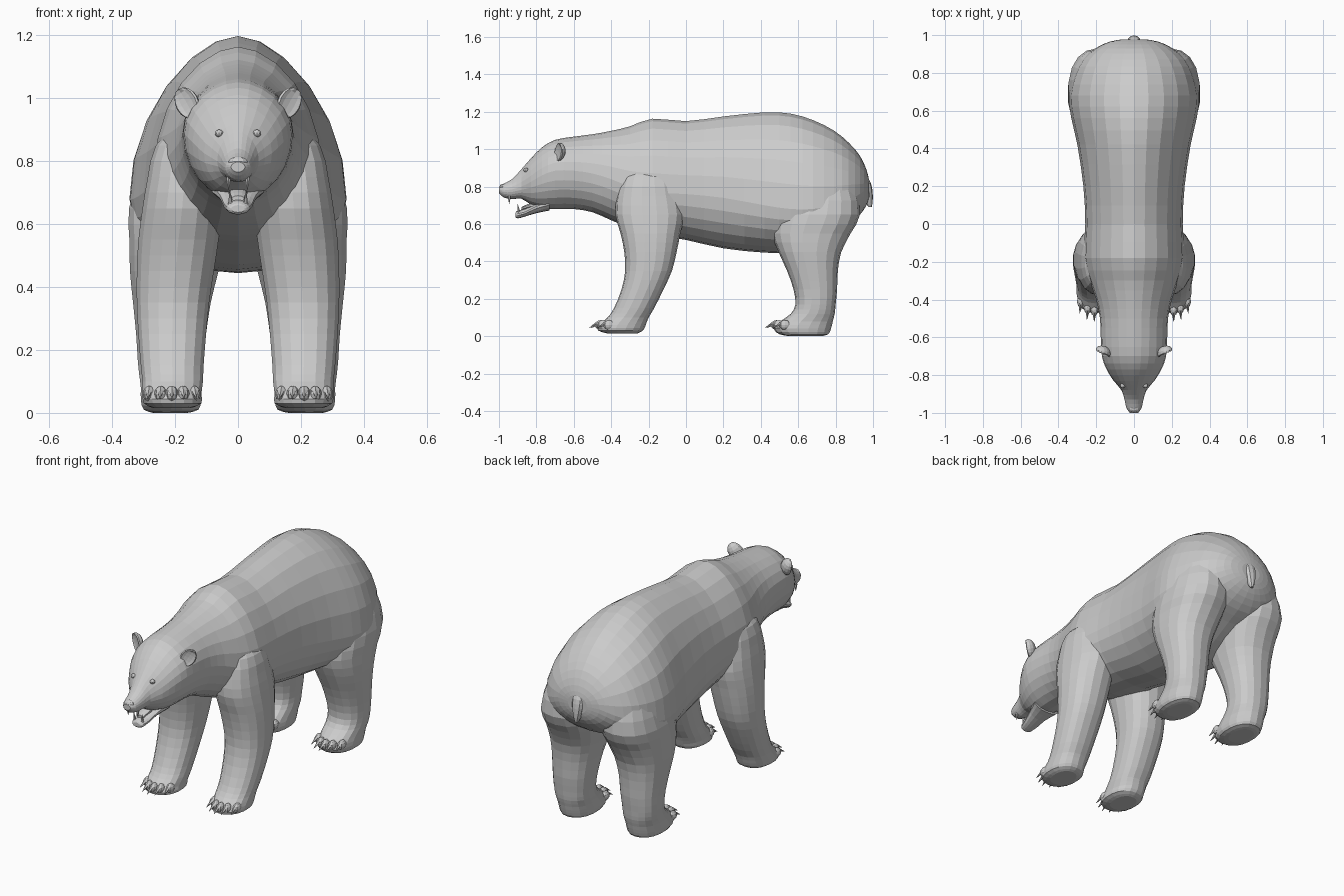
import bpy, bmesh, math
from mathutils import Vector, Matrix

if "Cube" in bpy.data.objects:
    bpy.data.objects.remove(bpy.data.objects["Cube"])


def make_object(name, bm):
    bmesh.ops.recalc_face_normals(bm, faces=bm.faces[:])
    mesh = bpy.data.meshes.new(name)
    bm.to_mesh(mesh)
    bm.free()
    ob = bpy.data.objects.new(name, mesh)
    bpy.context.collection.objects.link(ob)
    return ob


def smooth_rows(rows, steps):
    """Catmull-Rom interpolation between rows of section values."""
    out = []
    for i in range(len(rows) - 1):
        a, b = rows[max(i - 1, 0)], rows[i]
        c, d = rows[i + 1], rows[min(i + 2, len(rows) - 1)]
        for s in range(steps):
            t = s / steps
            out.append([q + 0.5 * t * (r - p + t * (2*p - 5*q + 4*r - u + t * (3*(q - r) + u - p)))
                        for p, q, r, u in zip(a, b, c, d)])
    return out + [rows[-1]]


def loft(bm, rings):
    loops = [[bm.verts.new(p) for p in ring] for ring in rings]
    n = len(loops[0])
    for a, b in zip(loops, loops[1:]):
        for i in range(n):
            j = (i + 1) % n
            bm.faces.new((a[i], a[j], b[j], b[i]))
    bm.faces.new(loops[0])
    bm.faces.new(loops[-1][::-1])


def egg_ring(row, n=24):
    """Upright section: y, top, widest height, bottom, half width."""
    y, zt, zm, zb, w = row
    ring = []
    for k in range(n):
        t = 2 * math.pi * k / n
        s, c = math.sin(t), math.cos(t)
        x = w * math.copysign(abs(s) ** (1.12 if c > 0 else 0.95), s)
        ring.append(Vector((x, y, zm + c * ((zt - zm) if c > 0 else (zm - zb)))))
    return ring


def leg_ring(row, side, n=18):
    """Level section: z, y front, y back, x inside, x outside."""
    z, y0, y1, x0, x1 = row
    ring = []
    for k in range(n):
        t = 2 * math.pi * k / n
        s, c = math.sin(t), math.cos(t)
        s = math.copysign(abs(s) ** 0.88, s)
        c = math.copysign(abs(c) ** 0.88, c)
        ring.append(Vector((side * ((x0 + x1) / 2 + s * (x1 - x0) / 2),
                            (y0 + y1) / 2 + c * (y1 - y0) / 2, z)))
    return ring


def egg_loft(name, rows, steps=2, n=24):
    bm = bmesh.new()
    loft(bm, [egg_ring(r, n) for r in smooth_rows(rows, steps)])
    return make_object(name, bm)


def cone(bm, base, tip, r, n=6):
    base, tip = Vector(base), Vector(tip)
    d = tip - base
    m = Matrix.Translation((base + tip) / 2) @ d.to_track_quat('Z', 'Y').to_matrix().to_4x4()
    bmesh.ops.create_cone(bm, cap_ends=True, segments=n, radius1=r, radius2=r * 0.1,
                          depth=d.length, matrix=m)


def ball(bm, centre, scale, rot=Matrix(), u=10, v=7):
    m = Matrix.Translation(centre) @ rot @ Matrix.Diagonal((*scale, 1))
    return bmesh.ops.create_uvsphere(bm, u_segments=u, v_segments=v, radius=1, matrix=m)["verts"]


# Torso, neck, skull and upper muzzle in one loft
body = egg_loft("body", [
    (-1.0, .797, .782, .765, .022), (-.975, .815, .78, .742, .04), (-.93, .84, .785, .733, .05),
    (-.88, .893, .80, .735, .066), (-.83, .95, .825, .705, .108), (-.77, 1.01, .86, .685, .145),
    (-.70, 1.05, .885, .68, .17), (-.60, 1.067, .885, .68, .176), (-.50, 1.08, .87, .663, .18),
    (-.40, 1.098, .84, .62, .20), (-.30, 1.122, .80, .58, .235), (-.18, 1.163, .77, .545, .265),
    (0, 1.15, .76, .515, .258), (.20, 1.175, .74, .47, .268), (.42, 1.197, .70, .447, .30),
    (.56, 1.19, .68, .45, .332), (.68, 1.155, .68, .50, .345), (.79, 1.10, .70, .56, .318),
    (.87, 1.035, .73, .60, .275), (.93, .965, .76, .65, .205), (.965, .89, .79, .70, .13),
    (.978, .84, .79, .74, .06)])

front_rows = [
    (.95, -.27, -.13, .10, .17), (.85, -.34, -.06, .06, .262), (.75, -.37, -.03, .05, .288),
    (.65, -.378, -.01, .05, .305), (.55, -.35, -.03, .06, .318), (.45, -.33, -.05, .075, .323),
    (.35, -.325, -.075, .09, .323), (.25, -.345, -.12, .10, .318), (.15, -.385, -.17, .108, .31),
    (.10, -.42, -.20, .11, .305), (.06, -.465, -.215, .115, .305), (.03, -.47, -.23, .115, .30),
    (.015, -.42, -.26, .15, .27)]
hind_rows = [
    (.90, .60, .80, .12, .25), (.80, .55, .90, .06, .305), (.65, .48, .93, .03, .348),
    (.55, .46, .88, .035, .347), (.45, .495, .83, .06, .345), (.35, .54, .812, .085, .335),
    (.25, .575, .808, .10, .325), (.17, .585, .80, .11, .32), (.12, .56, .795, .112, .315),
    (.08, .505, .785, .115, .31), (.04, .47, .775, .115, .31), (.01, .50, .76, .125, .30),
    (0, .56, .72, .16, .27)]

# Legs are merged into the body so no inner walls remain
for rows in (front_rows, hind_rows):
    for side in (-1, 1):
        bm = bmesh.new()
        loft(bm, [leg_ring(r, side) for r in smooth_rows(rows, 2)])
        leg = make_object("leg", bm)
        mod = body.modifiers.new("merge_leg", 'BOOLEAN')
        mod.operation = 'UNION'
        mod.solver = 'EXACT'
        mod.object = leg
        bpy.context.view_layer.objects.active = body
        bpy.ops.object.modifier_apply(modifier=mod.name)
        bpy.data.objects.remove(leg)

# Toes and claws, five per paw
for name, y, x in (("front", -.455, .21), ("hind", .485, .212)):
    toes, claws = bmesh.new(), bmesh.new()
    for side in (-1, 1):
        for k in range(-2, 3):
            tx, ty = side * (x + k * .036), y + .011 * k * k
            ball(toes, (tx, ty, .06), (.02, .032, .026), u=8, v=6)
            cone(claws, (tx, ty - .02, .068), (tx + side * k * .003, ty - .062, .045), .01, 5)
    make_object(name + "_toes", toes)
    make_object(name + "_claws", claws)

# Lower jaw and tongue
egg_loft("lower_jaw", [
    (-.73, .75, .71, .672, .085), (-.80, .71, .69, .658, .06), (-.86, .682, .66, .64, .046),
    (-.90, .672, .65, .63, .036), (-.912, .66, .648, .637, .022)], n=14)
egg_loft("tongue", [
    (-.76, .72, .70, .68, .035), (-.83, .712, .70, .68, .03), (-.88, .69, .682, .67, .02)], n=10)

# Canine teeth
bm = bmesh.new()
for s in (-1, 1):
    cone(bm, (s * .03, -.945, .75), (s * .03, -.945, .708), .009)
    cone(bm, (s * .024, -.893, .66), (s * .026, -.9, .708), .008)
make_object("teeth", bm)

# Nose pad and eyes
bm = bmesh.new()
ball(bm, (0, -.978, .795), (.032, .02, .02))
make_object("nose", bm)
bm = bmesh.new()
for s in (-1, 1):
    ball(bm, (s * .06, -.855, .888), (.014, .014, .012))
make_object("eyes", bm)

# Cupped ears
bm = bmesh.new()
for s in (-1, 1):
    rot = Matrix.Rotation(s * .5, 4, 'Z') @ Matrix.Rotation(s * .55, 4, 'Y')
    place = Matrix.Translation((s * .163, -.68, .985)) @ rot
    verts = ball(bm, (0, 0, 0), (.041, .034, .052), u=12, v=8)
    for v in verts:
        if v.co.y < -.012:
            v.co.y = v.co.y * -.3 - .01
        v.co = place @ v.co
make_object("ears", bm)

# Short tail hanging off the rump
bm = bmesh.new()
loft(bm, [leg_ring(r, 1, 10) for r in smooth_rows([
    (.86, .93, .965, -.02, .02), (.82, .935, .988, -.035, .035), (.77, .94, .998, -.033, .033),
    (.72, .955, .998, -.02, .02), (.69, .978, .993, -.008, .008)], 2)])
make_object("tail", bm)
